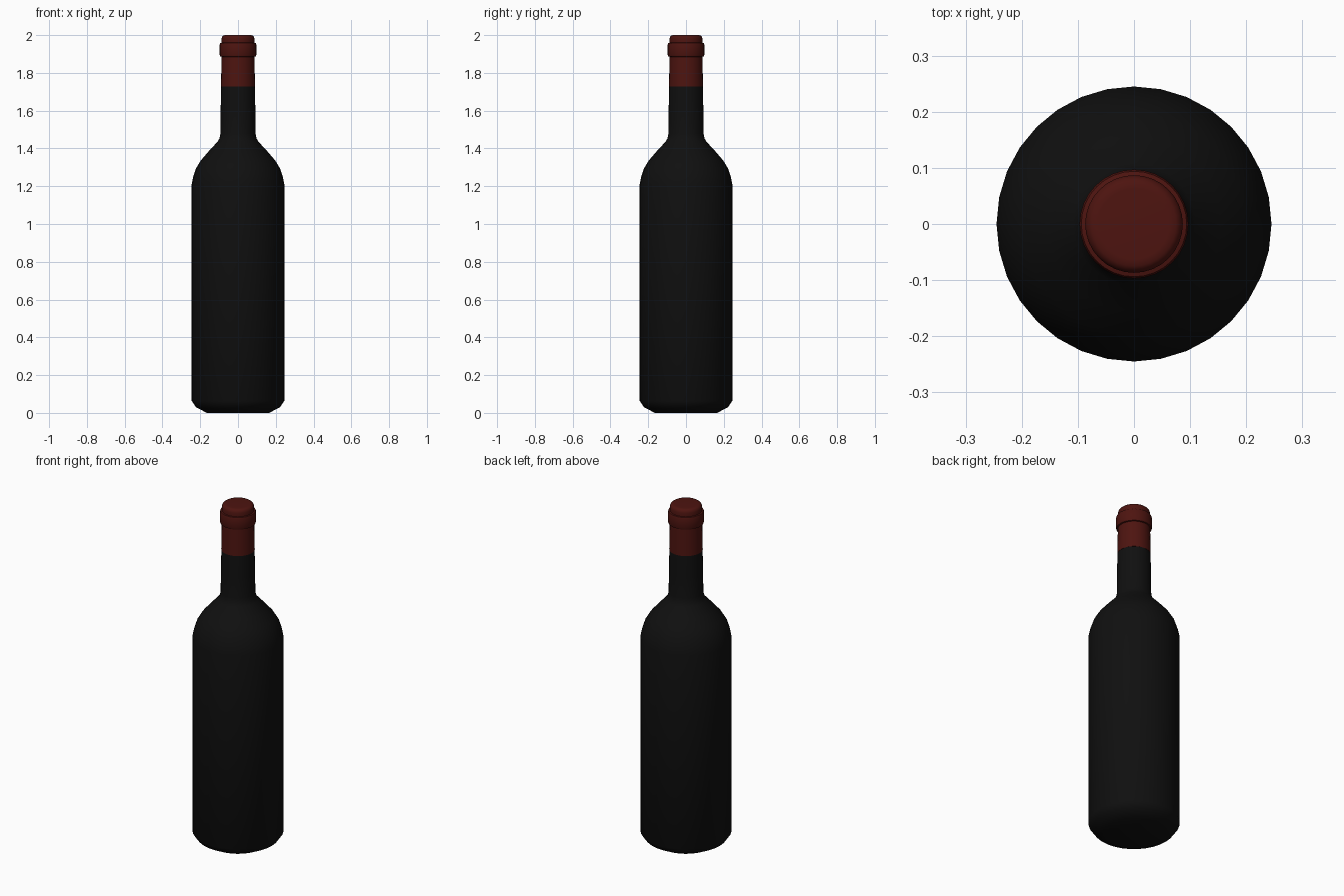
import bpy, bmesh, math

if "Cube" in bpy.data.objects:
    bpy.data.objects.remove(bpy.data.objects["Cube"])

SIDES = 32


def material(name, color):
    m = bpy.data.materials.new(name)
    m.diffuse_color = color
    m.use_nodes = True
    m.node_tree.nodes["Principled BSDF"].inputs["Base Color"].default_value = m.diffuse_color
    return m


def lathe(name, profile, mat):
    """Revolve (radius, z) points around z; a zero radius closes an end."""
    bm = bmesh.new()
    rings = []
    for r, z in profile:
        if r == 0:
            rings.append([bm.verts.new((0, 0, z))] * SIDES)
        else:
            rings.append([bm.verts.new((r * math.cos(math.tau * i / SIDES),
                                        r * math.sin(math.tau * i / SIDES), z))
                          for i in range(SIDES)])
    for a, b in zip(rings, rings[1:]):
        for i in range(SIDES):
            j = (i + 1) % SIDES
            corners = list(dict.fromkeys((a[i], a[j], b[j], b[i])))
            bm.faces.new(corners)
    bmesh.ops.recalc_face_normals(bm, faces=bm.faces)
    mesh = bpy.data.meshes.new(name)
    bm.to_mesh(mesh)
    bm.free()
    mesh.materials.append(mat)
    obj = bpy.data.objects.new(name, mesh)
    bpy.context.collection.objects.link(obj)
    bpy.ops.object.select_all(action='DESELECT')
    obj.select_set(True)
    bpy.context.view_layer.objects.active = obj
    bpy.ops.object.shade_smooth_by_angle(angle=math.radians(35))
    return obj


glass = material("dark_glass", (0.005, 0.005, 0.005, 1))
foil = material("red_foil", (0.075, 0.007, 0.005, 1))

# Glass body: base, straight wall, shoulder and neck
lathe("bottle_body", [
    (0, 0), (0.165, 0), (0.222, 0.03), (0.245, 0.063), (0.245, 1.21),
    (0.237, 1.25), (0.222, 1.295), (0.198, 1.335), (0.155, 1.385),
    (0.108, 1.436), (0.098, 1.453), (0.093, 1.48), (0.092, 1.60),
    (0.089, 1.73), (0, 1.73)], glass)

# Foil capsule over the neck, with the raised lip ring
lathe("foil_capsule", [
    (0, 1.728), (0.090, 1.728), (0.087, 1.885), (0.094, 1.887),
    (0.097, 1.895), (0.097, 1.95), (0.094, 1.958), (0.087, 1.96),
    (0.087, 1.982), (0.083, 1.993), (0.075, 1.999), (0.063, 2.0), (0, 2.0)], foil)
